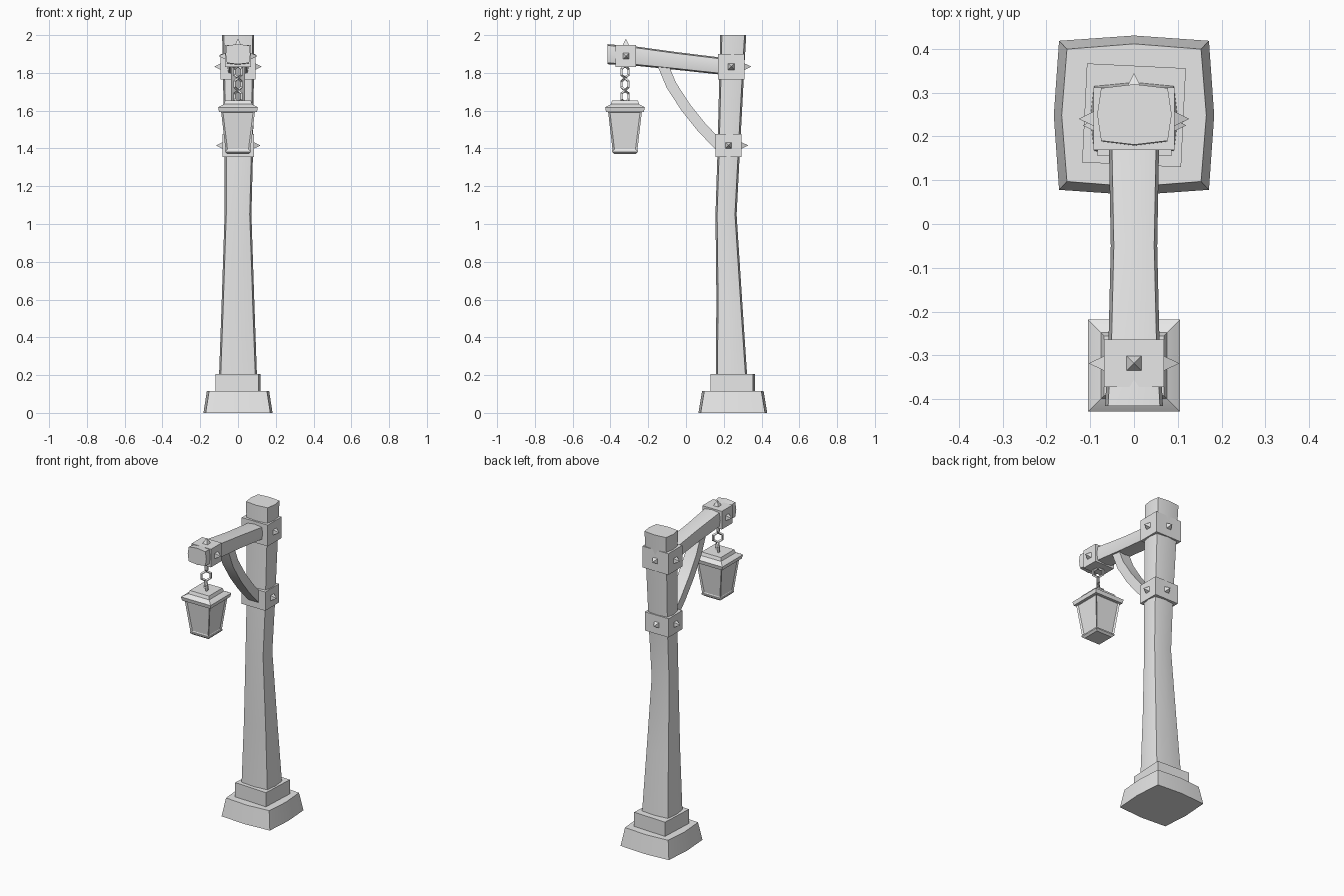
import bpy, bmesh
from math import radians
from mathutils import Vector, Matrix

if "Cube" in bpy.data.objects:
    bpy.data.objects.remove(bpy.data.objects["Cube"], do_unlink=True)

GREY = (0.8, 0.8, 0.8, 1)
mat = bpy.data.materials.new("plain grey")
mat.use_nodes = True
mat.diffuse_color = GREY
mat.node_tree.nodes["Principled BSDF"].inputs["Base Color"].default_value = GREY

X, Y, Z = Vector((1, 0, 0)), Vector((0, 1, 0)), Vector((0, 0, 1))


def finish(name, bm, angle=30):
    bmesh.ops.recalc_face_normals(bm, faces=bm.faces)
    mesh = bpy.data.meshes.new(name)
    bm.to_mesh(mesh)
    bm.free()
    mesh.materials.append(mat)
    obj = bpy.data.objects.new(name, mesh)
    bpy.context.collection.objects.link(obj)
    bpy.ops.object.select_all(action="DESELECT")
    obj.select_set(True)
    bpy.context.view_layer.objects.active = obj
    bpy.ops.object.shade_smooth_by_angle(angle=radians(angle))
    return obj


def ring(bm, centre, u, v, a, b, bulge):
    """Rectangular outline; a bulge pushes the middle of each side outwards."""
    pts = []
    for s, t in ((1, 1), (-1, 1), (-1, -1), (1, -1)):
        pts.append(u * s * a + v * t * b)
        if bulge:
            if s == t:
                pts.append(v * t * (b + bulge))
            else:
                pts.append(u * s * (a + bulge))
    return [bm.verts.new(Vector(centre) + p) for p in pts]


def loft(sections, bulge=0.0):
    """Skin sections of (centre, u axis, v axis, half width, half depth)."""
    bm = bmesh.new()
    rings = [ring(bm, *s, bulge) for s in sections]
    n = len(rings[0])
    sides = []
    for r, q in zip(rings, rings[1:]):
        for i in range(n):
            j = (i + 1) % n
            sides.append(bm.faces.new((r[i], r[j], q[j], q[i])))
    bm.faces.new(rings[0])
    bm.faces.new(rings[-1])
    bmesh.ops.recalc_face_normals(bm, faces=bm.faces)
    return bm, sides


def box(name, centre, half):
    bm = bmesh.new()
    bmesh.ops.create_cube(bm, size=2, matrix=Matrix.Translation(centre) @ Matrix.Diagonal((*half, 1)))
    return finish(name, bm)


def spike(name, base, direction):
    """Four-sided stud standing on a collar face."""
    bm = bmesh.new()
    turn = direction.to_track_quat("Z", "Y").to_matrix().to_4x4()
    place = Matrix.Translation(base) @ turn @ Matrix.Rotation(radians(45), 4, "Z")
    bmesh.ops.create_cone(bm, cap_ends=True, segments=4, radius1=0.025, radius2=0, depth=0.036,
                          matrix=place @ Matrix.Translation((0, 0, 0.016)))
    finish(name, bm, 10)


def collar(name, centre, half, directions):
    box(name, centre, half)
    for i, d in enumerate(directions):
        reach = sum(abs(d[k]) * half[k] for k in range(3))
        spike(f"{name}_spike_{i + 1}", Vector(centre) + d * reach, d)


# Stepped foot
bm, _ = loft([((0, 0.248, 0), X, Y, 0.171, 0.17), ((0, 0.248, 0.115), X, Y, 0.153, 0.151)], 0.012)
finish("foot_plinth", bm, 20)
step = box("foot_step", (0, 0, 0.155), (0.113, 0.113, 0.051))
step.location.y = 0.248
step.rotation_euler.z = radians(-2.8)

# Leaning, tapered post: x, y, z, half width, half depth
post = [
    (0, 0.242, 0.15, 0.093, 0.076),
    (0, 0.229, 0.6, 0.077, 0.059),
    (0, 0.212, 1.05, 0.062, 0.047),
    (0.004, 0.225, 1.36, 0.066, 0.05),
    (0.002, 0.244, 1.85, 0.074, 0.057),
    (0.001, 0.25, 2.0, 0.076, 0.06),
]
bm, _ = loft([((x, y, z), X, Y, a, b) for x, y, z, a, b in post], 0.009)
finish("post", bm)

# Sloping arm: y, z, half width, half height
arm = [(-0.415, 1.899, 0.059, 0.046), (-0.26, 1.888, 0.051, 0.044),
       (-0.05, 1.863, 0.046, 0.04), (0.22, 1.832, 0.051, 0.038)]
bm, _ = loft([((0, y, z), X, Z, a, b) for y, z, a, b in arm], 0.007)
finish("arm", bm)

# Curved brace under the arm
path = [Vector((0, y, z)) for y, z in
        ((-0.13, 1.86), (-0.078, 1.735), (0, 1.615), (0.08, 1.515), (0.18, 1.41))]
sections = []
for i, p in enumerate(path):
    along = path[min(i + 1, len(path) - 1)] - path[max(i - 1, 0)]
    sections.append((p, X, along.cross(X).normalized(), 0.038, 0.028))
bm, _ = loft(sections)
finish("brace", bm)

# Studded collars
collar("upper_collar", (0, 0.24, 1.833), (0.092, 0.071, 0.068), (X, -X, Y))
collar("lower_collar", (0.001, 0.225, 1.416), (0.084, 0.07, 0.06), (X, -X, Y))
collar("arm_collar", (0, -0.318, 1.889), (0.069, 0.054, 0.058), (X, -X, Z))

# Chain of faceted links, alternately turned
LY = -0.323
for i, z in enumerate((1.805, 1.74, 1.675)):
    bm = bmesh.new()
    bpy.ops.mesh.primitive_torus_add(major_segments=6, minor_segments=4,
                                     major_radius=0.031, minor_radius=0.008)
    link = bpy.context.object
    link.name = f"chain_link_{i + 1}"
    bm.from_mesh(link.data)
    turn = Matrix.Rotation(radians(45 if i % 2 else -45), 4, "Z")
    bm.transform(Matrix.Translation((0, LY, z)) @ turn @ Matrix.Rotation(radians(90), 4, "X")
                 @ Matrix.Rotation(radians(30), 4, "Z"))
    bm.to_mesh(link.data)
    bm.free()
    link.data.materials.append(mat)
    link.location = (0, 0, 0)
    bpy.ops.object.shade_flat()


def lantern_part(profile):
    return loft([((0, LY, z), X, Y, a, a) for a, z in profile])


# Lantern roof: raised slab over a flared rim
bm, _ = lantern_part([(0.088, 1.593), (0.1, 1.593), (0.105, 1.617), (0.098, 1.622),
                      (0.075, 1.634), (0.068, 1.654)])
finish("lantern_roof", bm, 10)

# Lantern body with recessed panels
bm, sides = lantern_part([(0.065, 1.385), (0.09, 1.6)])
bmesh.ops.inset_individual(bm, faces=sides, thickness=0.014, depth=-0.007)
finish("lantern_body", bm, 10)

# Lantern underside
bm, _ = lantern_part([(0.056, 1.371), (0.068, 1.382), (0.068, 1.39)])
finish("lantern_base", bm, 10)
